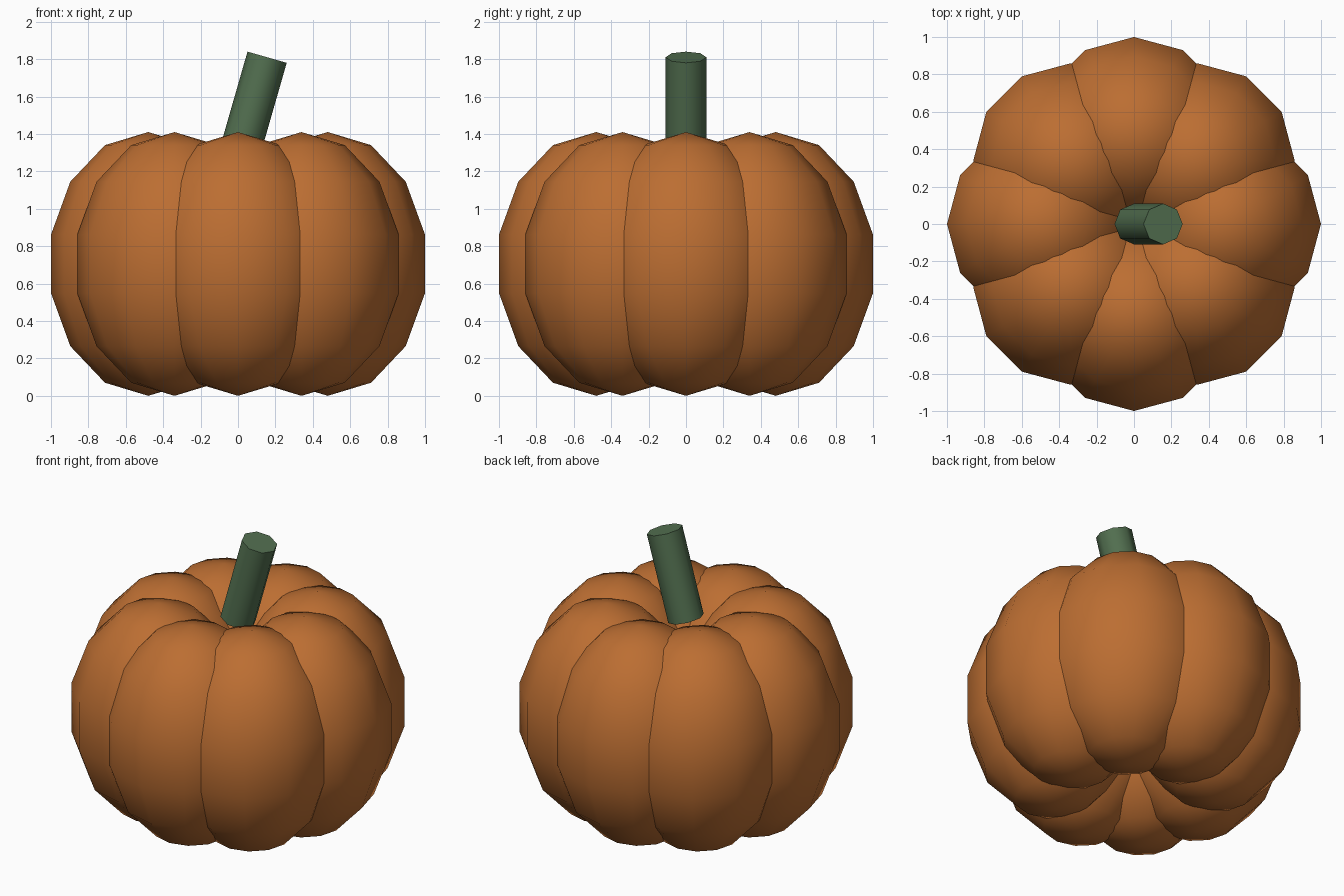
import bpy
import math

if "Cube" in bpy.data.objects:
    bpy.data.objects.remove(bpy.data.objects["Cube"])


def material(name, color):
    m = bpy.data.materials.new(name)
    m.diffuse_color = (*color, 1.0)
    m.use_nodes = True
    m.node_tree.nodes["Principled BSDF"].inputs["Base Color"].default_value = m.diffuse_color
    return m


orange = material("pumpkin_orange", (0.50, 0.155, 0.032))
green = material("stem_green", (0.085, 0.16, 0.08))

LOBES = 8
LOBE_RING = 0.48      # distance of lobe centres from the axis
LOBE_RADIUS = 0.533
HALF_HEIGHT = 0.705

# Overlapping ribs, all with the same orientation
for i in range(LOBES):
    a = 2 * math.pi * i / LOBES
    bpy.ops.mesh.primitive_uv_sphere_add(
        segments=12, ring_count=7, radius=1,
        location=(LOBE_RING * math.cos(a), LOBE_RING * math.sin(a), HALF_HEIGHT))
    lobe = bpy.context.object
    lobe.name = f"pumpkin_rib_{i + 1}"
    lobe.scale = (LOBE_RADIUS, LOBE_RADIUS, HALF_HEIGHT)
    lobe.data.materials.append(orange)
    bpy.ops.object.shade_smooth()

# Leaning eight-sided stem
bpy.ops.mesh.primitive_cylinder_add(
    vertices=8, radius=0.109, depth=0.562,
    location=(0.078, 0, 1.54), rotation=(0, 0.28, 0))
stem = bpy.context.object
stem.name = "stem"
stem.data.materials.append(green)
bpy.ops.object.shade_smooth_by_angle(angle=math.radians(50))
